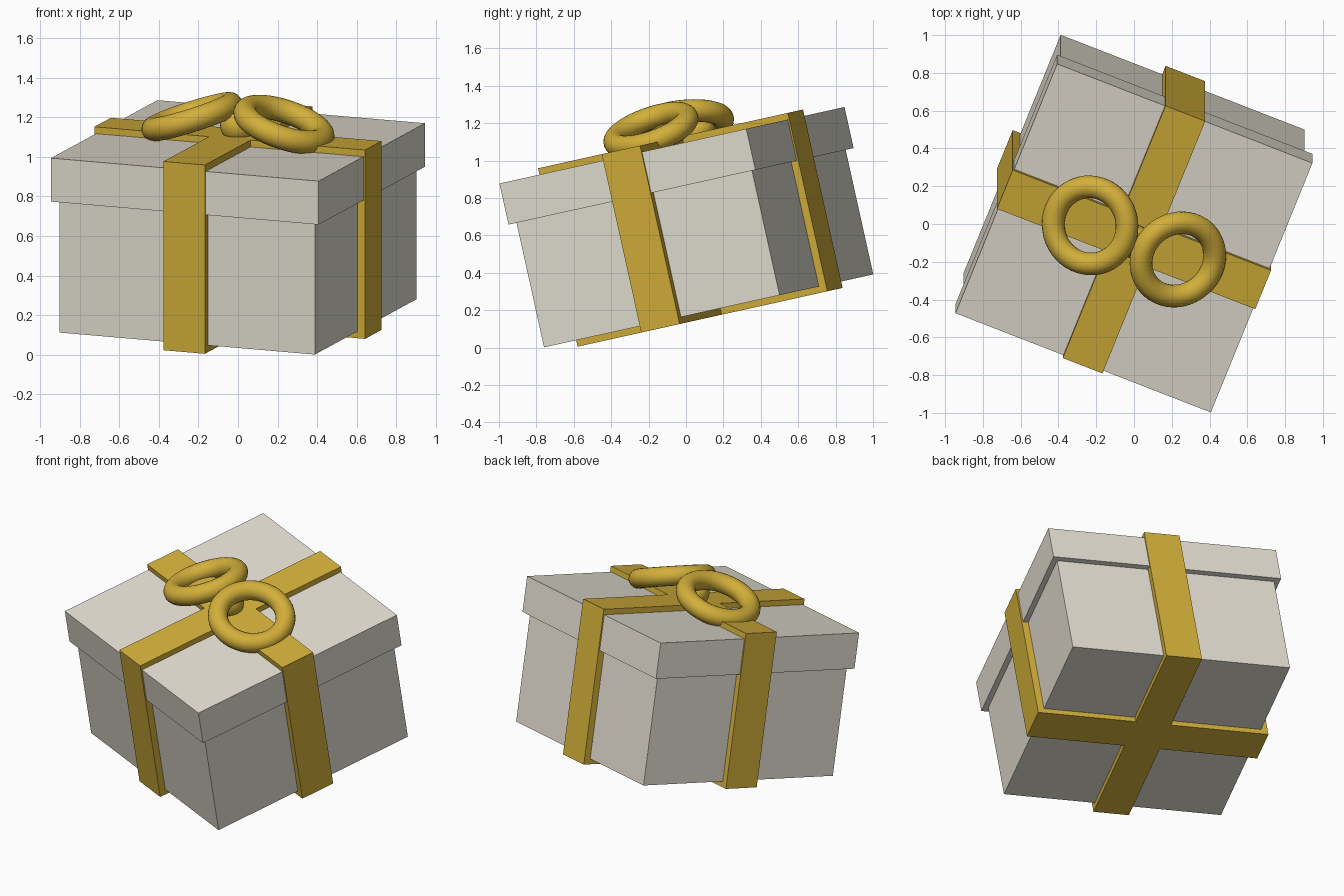
import bpy
from math import radians
from mathutils import Matrix, Vector

cube = bpy.data.objects.get("Cube")
if cube:
    bpy.data.objects.remove(cube, do_unlink=True)


def material(name, rgb):
    mat = bpy.data.materials.new(name)
    mat.use_nodes = True
    mat.diffuse_color = (*rgb, 1)
    mat.node_tree.nodes["Principled BSDF"].inputs["Base Color"].default_value = (*rgb, 1)
    return mat


cream = material("cream card", (0.775, 0.738, 0.65))
gold = material("gold ribbon", (0.65, 0.43, 0.042))

# The whole gift is turned, then tipped forward; its origin is the middle of the lid top
POSE = (Matrix.Translation((0, -0.075, 1.082))
        @ Matrix.Rotation(radians(12.5), 4, 'X')
        @ Matrix.Rotation(radians(-21.7), 4, 'Z'))


def place(name, mat, local):
    obj = bpy.context.object
    obj.name = name
    obj.data.materials.append(mat)
    obj.matrix_world = POSE @ local
    return obj


def block(name, mat, width, depth, bottom, top):
    bpy.ops.mesh.primitive_cube_add(size=1)
    obj = place(name, mat, Matrix.Translation((0, 0, (bottom + top) / 2)))
    obj.data.transform(Matrix.Diagonal(Vector((width, depth, top - bottom, 1))))
    return obj


# Box and overhanging lid
LID_HEIGHT = 0.225
BOX_BOTTOM = -0.907
block("box_body", cream, 1.388, 1.388, BOX_BOTTOM, -LID_HEIGHT + 0.02)
block("box_lid", cream, 1.455, 1.455, -LID_HEIGHT, 0)

# Crossing ribbon bands that wrap right around the box
THICK, WIDTH, SPAN = 0.035, 0.226, 1.472
block("ribbon_lengthwise", gold, WIDTH, SPAN, BOX_BOTTOM - THICK, THICK)
block("ribbon_crosswise", gold, SPAN, WIDTH, BOX_BOTTOM - THICK, THICK)

# Bow loops, tilted down and outwards
for side, name in ((-1, "bow_loop_right"), (1, "bow_loop_left")):
    bpy.ops.mesh.primitive_torus_add(major_radius=0.205, minor_radius=0.06,
                                     major_segments=48, minor_segments=20)
    place(name, gold, Matrix.Translation((side * 0.25, 0, 0.104))
          @ Matrix.Rotation(side * radians(19), 4, 'Y'))
    bpy.ops.object.shade_smooth()

# Knot under the loops
bpy.ops.mesh.primitive_uv_sphere_add(segments=32, ring_count=16, radius=0.09)
place("bow_knot", gold, Matrix.Translation((0, 0, 0.08)))
bpy.ops.object.shade_smooth()
